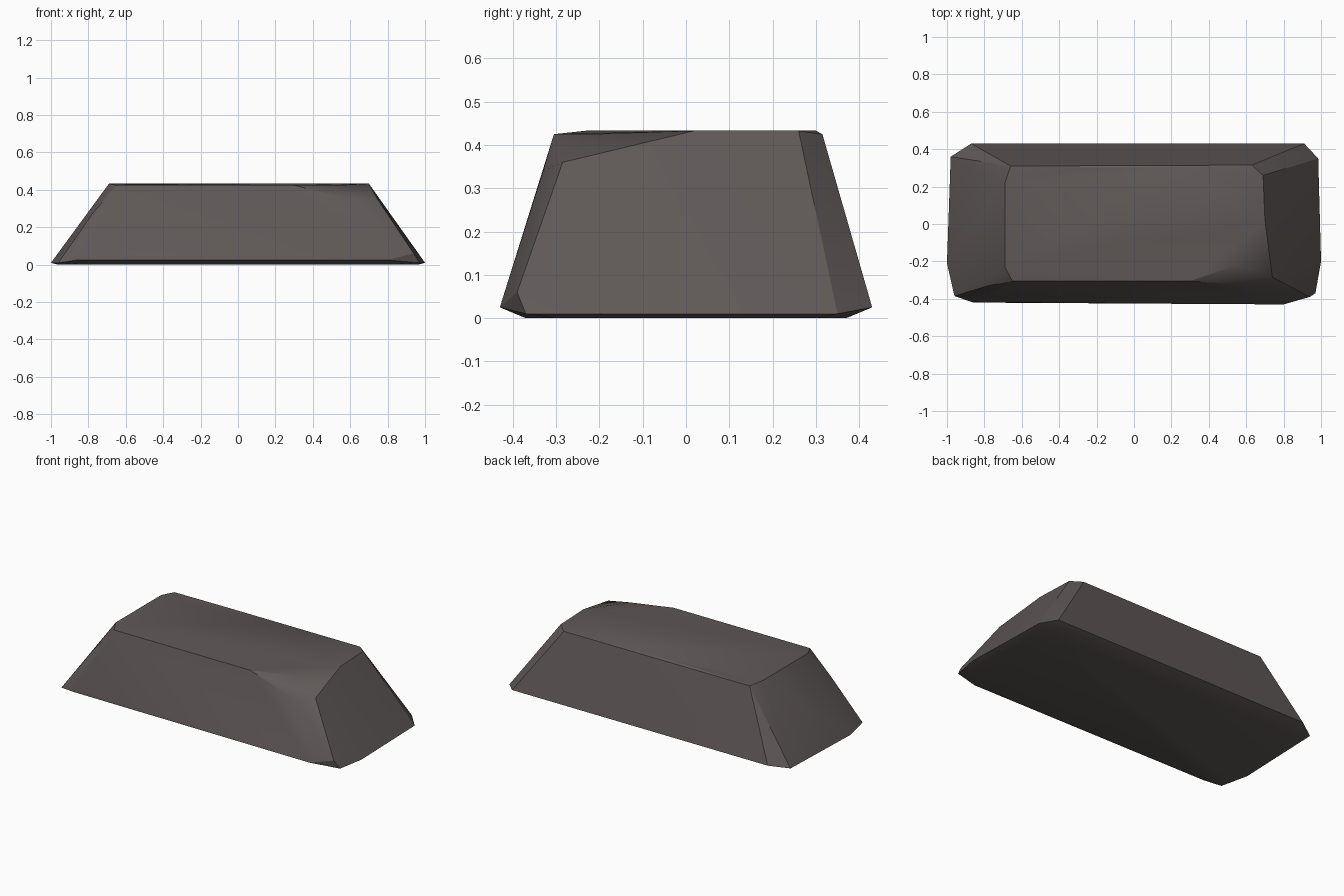
import bpy
import bmesh
import math

# Remove the default object
default_cube = bpy.data.objects.get("Cube")
if default_cube:
    bpy.data.objects.remove(default_cube, do_unlink=True)


def make_material(name, colour):
    material = bpy.data.materials.new(name)
    material.use_nodes = True
    material.diffuse_color = colour
    shader = material.node_tree.nodes["Principled BSDF"]
    shader.inputs["Base Color"].default_value = colour
    shader.inputs["Roughness"].default_value = 0.8
    return material


def add_outline(mesh, height, corners):
    """Add the corners of one horizontal outline at a given height."""
    for x, y in corners:
        mesh.verts.new((x, y, height))


def add_chips(mesh, corners):
    """Add worn corners that sit between the outlines."""
    for corner in corners:
        mesh.verts.new(corner)


ingot_mesh = bmesh.new()

# Flat underside, slightly inside the lower rim
add_outline(ingot_mesh, 0.0, [
    (-0.96, -0.3), (-0.8, -0.37), (0.8, -0.37), (0.96, -0.3),
    (0.96, 0.3), (0.85, 0.37), (-0.85, 0.37), (-0.95, 0.3),
])

# Lower rim with clipped corners
add_outline(ingot_mesh, 0.01, [
    (-1, -0.21), (-0.96, -0.385), (0.97, -0.37), (1, -0.2),
    (0.985, 0.35), (-0.98, 0.36),
])
add_outline(ingot_mesh, 0.025, [
    (-0.86, -0.42), (0.8, -0.43), (0.91, 0.43), (-0.87, 0.43),
])

# Top face outline, with its front left corner broken away
add_outline(ingot_mesh, 0.433, [
    (-0.69, -0.23), (-0.69, 0.22), (-0.25, 0.3),
    (0.2, 0.3), (0.69, 0.26), (0.7, 0.02),
])
add_outline(ingot_mesh, 0.425, [
    (-0.65, -0.305), (0.3, -0.305), (0.55, -0.22),
    (0.63, 0.315), (-0.66, 0.31),
])

# Chipped front left, front right and back left corners
add_chips(ingot_mesh, [
    (0.63, -0.33, 0.34), (0.74, -0.285, 0.36), (0.94, -0.39, 0.06),
    (-0.78, -0.33, 0.27), (-0.85, -0.417, 0.055),
    (0.86, 0.34, 0.16),
])

# Wrap the outlines into one solid block
hull = bmesh.ops.convex_hull(ingot_mesh, input=ingot_mesh.verts[:])
loose = [v for v in ingot_mesh.verts if not v.link_faces]
bmesh.ops.delete(ingot_mesh, geom=loose, context="VERTS")
bmesh.ops.recalc_face_normals(ingot_mesh, faces=ingot_mesh.faces[:])

ingot_data = bpy.data.meshes.new("ingot")
ingot_mesh.to_mesh(ingot_data)
ingot_mesh.free()
ingot_data.materials.append(
    make_material("dark warm grey metal", (0.115, 0.098, 0.096, 1)))

ingot = bpy.data.objects.new("ingot", ingot_data)
bpy.context.collection.objects.link(ingot)

# Soften the shallow facets and keep the main edges sharp
bpy.ops.object.select_all(action="DESELECT")
ingot.select_set(True)
bpy.context.view_layer.objects.active = ingot
bpy.ops.object.shade_smooth_by_angle(angle=math.radians(25))
